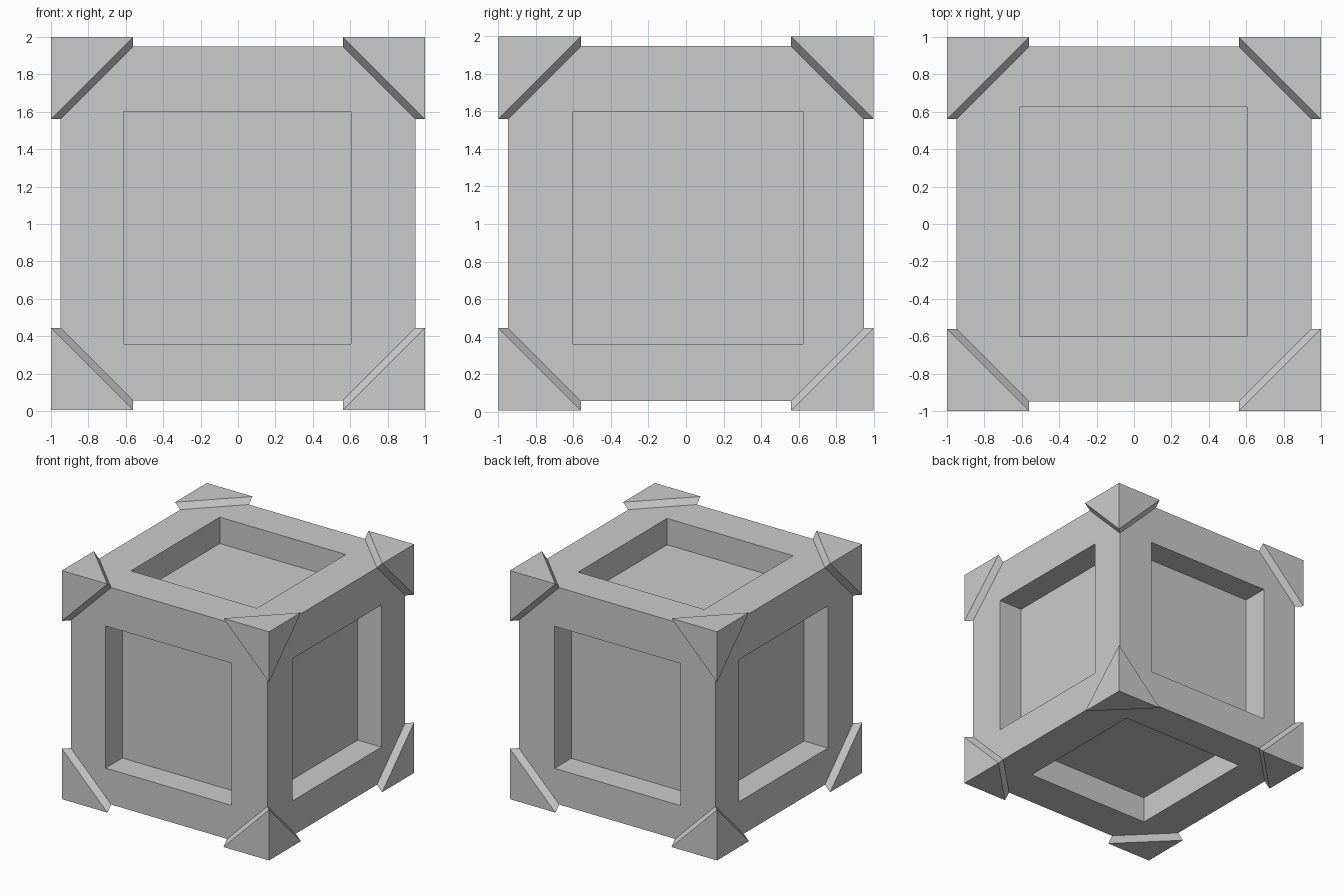
import bpy, bmesh
from itertools import product
from mathutils import Vector

if "Cube" in bpy.data.objects:
    bpy.data.objects.remove(bpy.data.objects["Cube"])

LO, HI = (-1, -1, 0.005), (1, 1, 2)                        # outer bounds
PANEL_LO, PANEL_HI = (-0.613, -0.602, 0.36), (0.604, 0.624, 1.6)
T, LEG, DEPTH = 0.051, 0.44, 0.23                          # plate thickness, leg, recess


def finish(bm, name):
    bmesh.ops.recalc_face_normals(bm, faces=bm.faces[:])
    mesh = bpy.data.meshes.new(name)
    bm.to_mesh(mesh)
    bm.free()
    obj = bpy.data.objects.new(name, mesh)
    bpy.context.collection.objects.link(obj)
    return obj


# Crate body with a recessed panel in every face
bm = bmesh.new()
bmesh.ops.create_cube(bm, size=2)
for v in bm.verts:
    v.co = [HI[i] - T if v.co[i] > 0 else LO[i] + T for i in range(3)]
bm.normal_update()
sides = bm.faces[:]
bmesh.ops.inset_individual(bm, faces=sides, thickness=0.3)
for f in sides:
    n = f.normal.copy()
    mid = f.calc_center_median()
    for v in f.verts:
        for i in range(3):
            if abs(n[i]) < 0.5:
                v.co[i] = PANEL_HI[i] if v.co[i] > mid[i] else PANEL_LO[i]
floors = bmesh.ops.extrude_discrete_faces(bm, faces=sides)["faces"]
bm.normal_update()
for f in floors:
    bmesh.ops.translate(bm, verts=f.verts[:], vec=f.normal * -DEPTH)
finish(bm, "crate_body")

# Corner guards: three-sided shells wrapping each corner of the body
for sx, sy, sz in product((0, 1), repeat=3):
    side = (sx, sy, sz)

    def place(p):
        return Vector([HI[i] - p[i] if side[i] else LO[i] + p[i] for i in range(3)])

    bm = bmesh.new()
    outer = [bm.verts.new(place((0, 0, 0)))]
    inner = [bm.verts.new(place((T, T, T)))]
    for a in range(3):
        outer.append(bm.verts.new(place([LEG if i == a else 0 for i in range(3)])))
        inner.append(bm.verts.new(place([LEG if i == a else T for i in range(3)])))
    for a, b in ((1, 2), (2, 3), (3, 1)):
        bm.faces.new((outer[0], outer[a], outer[b]))
        bm.faces.new((inner[0], inner[b], inner[a]))
        bm.faces.new((outer[a], inner[a], inner[b], outer[b]))
    finish(bm, "corner_guard_%s_%s_%s" % (("left", "right")[sx], ("front", "back")[sy],
                                          ("bottom", "top")[sz]))
